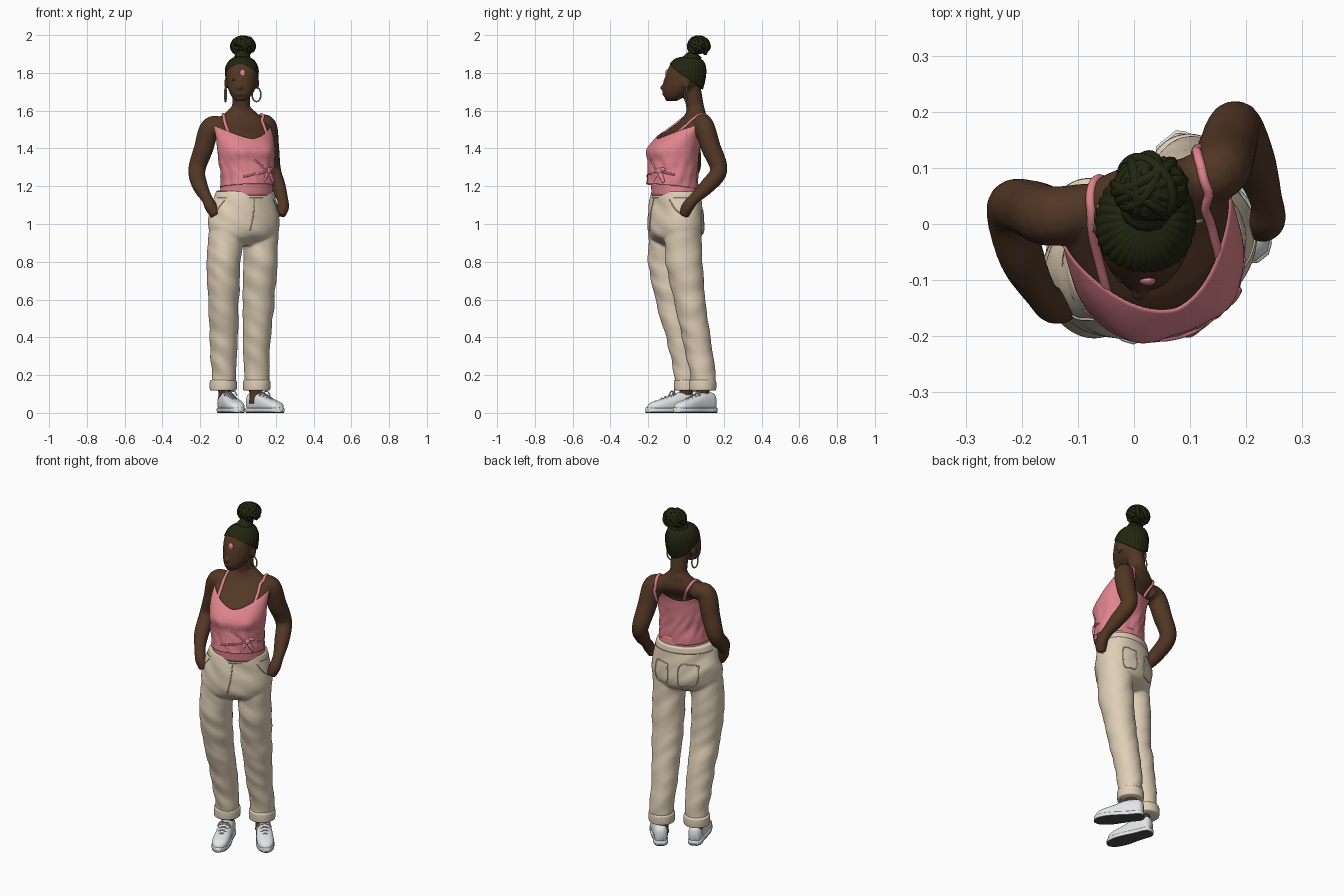
import bpy, bmesh, math, random
from mathutils import Vector, Matrix, noise
from mathutils.bvhtree import BVHTree

if "Cube" in bpy.data.objects:
    bpy.data.objects.remove(bpy.data.objects["Cube"])

random.seed(4)

def material(name, rgb):
    m = bpy.data.materials.new(name)
    m.diffuse_color = (*rgb, 1)
    m.use_nodes = True
    m.node_tree.nodes["Principled BSDF"].inputs["Base Color"].default_value = m.diffuse_color
    return m

SKIN = material("dark brown skin", (0.085, 0.038, 0.018))
HAIR = material("black olive hair", (0.016, 0.019, 0.005))
PINK = material("pink cotton", (0.75, 0.23, 0.27))
CREAM = material("cream cotton", (0.74, 0.62, 0.47))
WHITE = material("white leather", (0.78, 0.79, 0.81))
METAL = material("dull gold", (0.3, 0.26, 0.19))
SOLE = material("dark grey rubber", (0.07, 0.07, 0.075))

def add(name, verts, faces, mat):
    me = bpy.data.meshes.new(name)
    me.from_pydata(verts, [], faces)
    bm = bmesh.new()
    bm.from_mesh(me)
    bmesh.ops.recalc_face_normals(bm, faces=bm.faces)
    bm.to_mesh(me)
    bm.free()
    me.materials.append(mat)
    me.polygons.foreach_set("use_smooth", [True] * len(me.polygons))
    ob = bpy.data.objects.new(name, me)
    bpy.context.collection.objects.link(ob)
    return ob

def grid_faces(rows, seg, cap):
    f = [(j*seg+i, j*seg+(i+1) % seg, (j+1)*seg+(i+1) % seg, (j+1)*seg+i)
         for j in range(rows-1) for i in range(seg)]
    if cap:
        f += [tuple(range(seg))[::-1], tuple(range((rows-1)*seg, rows*seg))]
    return f

# smooth interpolation of (x, y, z, half width, half depth, turn) rings by height
def ring_at(R, z):
    n = len(R)
    i = max(0, min(n-2, sum(r[2] <= z for r in R)-1))
    h = R[i+1][2]-R[i][2]
    t = max(0, min(1, (z-R[i][2])/h))
    def slope(k, c):
        lo, hi = R[max(k-1, 0)], R[min(k+1, n-1)]
        return (hi[c]-lo[c])/(hi[2]-lo[2])
    return [(2*t**3-3*t*t+1)*R[i][c]+(t**3-2*t*t+t)*h*slope(i, c)
            + (3*t*t-2*t**3)*R[i+1][c]+(t**3-t*t)*h*slope(i+1, c) for c in range(6)]

def loft(name, R, mat, lo=None, hi=None, rows=24, seg=48, power=2, bump=None, cap=True, matrix=None):
    vs = []
    for j in range(rows):
        for i in range(seg):
            a = 2*math.pi*i/seg
            z0 = lo(a) if lo else R[0][2]
            z1 = hi(a) if hi else R[-1][2]
            z = z0+(z1-z0)*j/(rows-1)
            x, y, _, w, d, rot = ring_at(R, z)
            c, s = math.cos(a), math.sin(a)
            e = bump(a, z) if bump else 0
            u = math.copysign(abs(c)**(2/power), c)*(w+e)
            v = math.copysign(abs(s)**(2/power), s)*(d+e)
            r = math.radians(rot)
            p = Vector((x+u*math.cos(r)-v*math.sin(r), y+u*math.sin(r)+v*math.cos(r), z))
            vs.append(matrix @ p if matrix else p)
    return add(name, vs, grid_faces(rows, seg, cap), mat)

def smooth_path(pts, steps=6):
    P = [Vector(p) for p in pts]
    P = [2*P[0]-P[1]]+P+[2*P[-1]-P[-2]]
    out = []
    for k in range(1, len(P)-2):
        a, b, c, d = P[k-1:k+3]
        out += [0.5*(2*b+(c-a)*t+(2*a-5*b+4*c-d)*t*t+(3*b-a-3*c+d)*t**3)
                for t in [i/steps for i in range(steps)]]
    return out+[P[-2]]

# round tube along (x, y, z, radius) points
def tube(name, pts, mat, seg=14, steps=6):
    path = smooth_path(pts, steps)
    vs, n = [], Vector((0.31, 0.9, 0.29))
    for k, p in enumerate(path):
        t = (path[min(k+1, len(path)-1)]-path[max(k-1, 0)]).to_3d().normalized()
        n = (n-t*n.dot(t)).normalized()
        b = t.cross(n)
        vs += [p.to_3d()+p[3]*(n*math.cos(2*math.pi*i/seg)+b*math.sin(2*math.pi*i/seg)) for i in range(seg)]
    return add(name, vs, grid_faces(len(path), seg, True), mat)

def ball(name, loc, size, mat, turn=0):
    m = Matrix.Translation(loc) @ Matrix.Rotation(math.radians(turn), 4, 'Z') @ Matrix.Diagonal((*size, 1))
    bm = bmesh.new()
    bmesh.ops.create_uvsphere(bm, u_segments=24, v_segments=14, radius=1, matrix=m)
    vs = [v.co.copy() for v in bm.verts]
    fs = [[v.index for v in f.verts] for f in bm.faces]
    bm.free()
    return add(name, vs, fs, mat)

# blend overlapping parts into one skin, with optional cloth folds
def fuse(name, parts, mat, voxel, rounds, fold=0):
    vs, fs = [], []
    for o in parts:
        k = len(vs)
        vs += [v.co.copy() for v in o.data.vertices]
        fs += [[k+i for i in p.vertices] for p in o.data.polygons]
        bpy.data.objects.remove(o)
    ob = add(name, vs, fs, mat)
    m = ob.modifiers.new("blend", 'REMESH')
    m.mode, m.voxel_size = 'VOXEL', voxel
    m = ob.modifiers.new("soften", 'SMOOTH')
    m.factor, m.iterations = 0.5, rounds
    me = bpy.data.meshes.new_from_object(ob.evaluated_get(bpy.context.evaluated_depsgraph_get()))
    ob.modifiers.clear()
    ob.data = me
    if not me.materials:
        me.materials.append(mat)
    moves = [v.normal*fold*noise.noise(Vector((v.co.x*7, v.co.y*7, v.co.z*13+v.co.x*9))) for v in me.vertices]
    for v, d in zip(me.vertices, moves):
        v.co += d
    me.polygons.foreach_set("use_smooth", [True]*len(me.polygons))
    return ob

# thin tube laid on the surface of another object
def trim(name, ob, pts, r, mat):
    tree = BVHTree.FromPolygons([v.co for v in ob.data.vertices], [p.vertices[:] for p in ob.data.polygons])
    tube(name, [(*tree.find_nearest(p)[0], r) for p in smooth_path(pts, 5)], mat, seg=10, steps=2)

# body: torso, neck, head and arms
torso = loft("torso", [(.05, -.06, 1.12, .12, .10, 22), (.05, -.062, 1.25, .128, .112, 22),
    (.043, -.06, 1.38, .145, .122, 22), (.035, -.034, 1.46, .148, .104, 20), (.015, .035, 1.535, .15, .072, 16),
    (.015, .052, 1.585, .088, .052, 12), (.015, .05, 1.625, .045, .045, 0)], SKIN)
neck = tube("neck", [(.015, .055, 1.54, .05), (.016, .048, 1.62, .047), (.02, .025, 1.74, .05)], SKIN)
head = loft("head", [(.014, -.075, 1.65, .02, .024, -6), (.015, -.067, 1.665, .042, .044, -6),
    (.018, -.05, 1.69, .06, .07, -6), (.02, -.028, 1.73, .076, .09, -6), (.02, -.01, 1.78, .083, .1, -6),
    (.02, 0, 1.82, .083, .096, -6), (.02, .005, 1.86, .064, .076, -6), (.02, .005, 1.88, .03, .04, -6)], SKIN)
face = [ball("nose", (.009, -.118, 1.722), (.015, .021, .015), SKIN),
        ball("nose_bridge", (.01, -.108, 1.745), (.009, .014, .028), SKIN),
        ball("lips", (.01, -.109, 1.689), (.023, .018, .013), SKIN),
        ball("chin", (.011, -.092, 1.664), (.024, .02, .015), SKIN),
        ball("left_ear", (.103, .002, 1.745), (.009, .02, .032), SKIN),
        ball("right_ear", (-.063, .012, 1.745), (.009, .02, .032), SKIN)]
left_arm = tube("left_arm", [(.09, .07, 1.525, .045), (.15, .095, 1.522, .053), (.165, .13, 1.41, .053),
    (.182, .174, 1.285, .046), (.212, .112, 1.2, .041), (.235, .045, 1.135, .03), (.238, .008, 1.09, .033),
    (.225, -.01, 1.045, .026)], SKIN)
right_arm = tube("right_arm", [(-.07, .03, 1.52, .045), (-.145, .014, 1.512, .054), (-.182, .026, 1.4, .052),
    (-.218, .027, 1.285, .046), (-.2, -.06, 1.2, .041), (-.165, -.125, 1.135, .03), (-.143, -.145, 1.09, .033),
    (-.12, -.15, 1.045, .026)], SKIN)
body = fuse("body", [torso, neck, head, left_arm, right_arm]+face, SKIN, .007, 4)

# eyes and forehead mark
for side, x in (("left", .042), ("right", -.019)):
    ball(side+"_eye", (x, -.0985, 1.762), (.013, .006, .003), HAIR)
ball("forehead_mark", (.024, -.1, 1.797), (.015, .01, .021), PINK)

# braided hair cap with a slanted hairline
loft("hair_cap", [(.02, .04, 1.67, .055, .035, -6), (.02, .02, 1.71, .07, .066, -6), (.02, .007, 1.75, .081, .09, -6),
    (.02, .002, 1.79, .086, .102, -6), (.02, .005, 1.825, .085, .099, -6), (.02, .009, 1.86, .069, .083, -6),
    (.02, .011, 1.88, .044, .054, -6), (.02, .012, 1.89, .003, .003, -6)], HAIR,
    lo=lambda a: 1.78-.068*math.sin(a), rows=24, seg=192, bump=lambda a, z: .003*abs(math.sin(a*16)))

# bun: core with loosely coiled braids around it
BUN = Vector((.029, .066, 1.94))
ball("bun_core", BUN, (.05, .046, .042), HAIR)
tube("bun_base", [(.022, .03, 1.865, .05), (.026, .05, 1.9, .036)], HAIR)
for k in range(17):
    turn = Matrix.Rotation(k*2.4, 3, 'Z') @ Matrix.Rotation(random.uniform(.2, 1.6), 3, 'X')
    lift = random.uniform(.1, .6)
    rad = math.sqrt(1-lift*lift)*random.uniform(.92, 1.08)
    loop = []
    for i in range(8):
        p = turn @ Vector((rad*math.cos(i*.6), rad*math.sin(i*.6), lift))
        loop.append((BUN.x+.059*p.x, BUN.y+.053*p.y, min(1.99, BUN.z+.047*p.z), .0105))
    tube("bun_braid", loop, HAIR, seg=8, steps=3)

# hoop earrings
for name, c, dx, dy in (("left_earring", (.098, .0, 1.685), .023, .006), ("right_earring", (-.066, .01, 1.685), .004, .023)):
    tube(name, [(c[0]+dx*math.cos(a), c[1]+dy*math.cos(a), c[2]+.037*math.sin(a), .004)
                for a in [i*math.pi/10 for i in range(21)]], METAL, seg=8, steps=2)

# camisole with tied front
def bust(a, z):
    f = math.degrees((a+math.pi/2+math.pi) % (2*math.pi)-math.pi)
    b = sum(math.exp(-((f-m)/20)**2) for m in (-33, 33))*math.exp(-((z-1.39)/.045)**2)
    crease = noise.noise(Vector((math.cos(a)*3, math.sin(a)*3, z*16+math.cos(a)*3)))
    return .011*b+.008*crease*max(0, min(1, (1.42-z)/.1))

def neckline(a):
    u = abs(math.cos(a))
    return 1.452+.068*u**1.5 if math.sin(a) < 0 else 1.45+.07*u*u

top = loft("camisole", [(.05, -.074, 1.18, .148, .139, 22), (.05, -.07, 1.25, .145, .134, 22),
    (.045, -.066, 1.33, .15, .13, 22), (.043, -.064, 1.39, .156, .133, 22), (.035, -.037, 1.46, .157, .114, 20),
    (.018, .025, 1.53, .156, .084, 17)], PINK, lo=lambda a: 1.198-.015*math.sin(a), hi=neckline,
    rows=44, seg=96, bump=bust, cap=False)
top.modifiers.new("cloth", 'SOLIDIFY').thickness = .004
loft("tucked_hem", [(.045, -.055, 1.15, .147, .123, 22), (.048, -.062, 1.22, .138, .122, 22)], PINK, rows=6)
ball("knot", (.155, -.138, 1.278), (.02, .019, .022), PINK, 35)
ball("knot_bow", (.152, -.138, 1.288), (.045, .011, .014), PINK, 40)
for end in ((.135, -.165, 1.225), (.185, -.118, 1.22)):
    tube("knot_tail", [(.155, -.14, 1.278, .012), ((.155+end[0])/2, (-.145+end[1])/2, 1.255, .013), (*end, .008)], PINK)
for end in ((.03, -.2, 1.25), (.19, -.06, 1.26), (.09, -.19, 1.34)):
    trim("knot_fold", top, [(.155, -.14, 1.278), end], .005, PINK)

# straps laid on the body surface
trim("right_strap", body, [(-.05, -.125, 1.48), (-.065, -.085, 1.54), (-.088, 0, 1.6), (-.075, .09, 1.55), (-.05, .1, 1.44)], .0085, PINK)
trim("left_strap", body, [(.165, -.075, 1.48), (.155, -.025, 1.54), (.125, .07, 1.61), (.095, .16, 1.55), (.09, .12, 1.44)], .0085, PINK)

# trousers
hips = loft("hips", [(.027, -.055, .885, .11, .06, 22), (.028, -.055, .92, .17, .115, 22), (.03, -.055, .965, .194, .138, 22),
    (.03, -.055, 1.03, .193, .14, 22), (.035, -.052, 1.12, .174, .132, 22), (.038, -.05, 1.175, .156, .125, 22)], CREAM)
right_leg = loft("right_leg", [(-.078, .01, .125, .062, .064, 20), (-.075, .005, .2, .064, .066, 20), (-.075, -.03, .4, .074, .077, 20),
    (-.078, -.075, .6, .082, .085, 20), (-.076, -.1, .8, .09, .1, 20), (-.06, -.095, .96, .096, .1, 20)], CREAM, rows=40)
left_leg = loft("left_leg", [(.1, .09, .125, .063, .065, 35), (.102, .088, .2, .065, .066, 35), (.1, .055, .4, .075, .077, 30),
    (.108, .02, .6, .085, .085, 25), (.119, -.01, .8, .09, .099, 22), (.12, -.018, .96, .096, .1, 22)], CREAM, rows=40)
trousers = fuse("trousers", [hips, right_leg, left_leg], CREAM, .006, 8, fold=.007)
loft("waistband", [(.036, -.05, 1.138, .169, .131, 22), (.038, -.05, 1.173, .158, .127, 22)], CREAM, rows=5, seg=64)
for name, x, y, rot in (("right_cuff", -.078, .009, 18), ("left_cuff", .099, .088, 35)):
    loft(name, [(x, y, .118, .066, .066, rot), (x, y, .122, .071, .072, rot), (x, y, .17, .071, .072, rot),
                (x, y, .175, .065, .066, rot)], CREAM, rows=16)
for name, pts in (("right_pocket_edge", [(-.08, -.185, 1.13), (-.12, -.175, 1.08), (-.16, -.14, 1.04)]),
                  ("left_pocket_edge", [(.19, -.09, 1.13), (.22, -.06, 1.08), (.23, -.0, 1.04)]),
                  ("fly", [(.085, -.172, 1.14), (.08, -.182, 1.05), (.06, -.175, .97)]),
                  ("right_back_pocket", [(-.1, .02, 1.07), (-.09, .03, .96), (-.04, .05, .945), (0, .07, .96), (-.01, .06, 1.07), (-.1, .02, 1.07)]),
                  ("left_back_pocket", [(.06, .1, 1.07), (.06, .1, .96), (.1, .11, .945), (.15, .11, .96), (.15, .11, 1.07), (.06, .1, 1.07)])):
    trim(name, trousers, pts, .003, CREAM)

# ankles and shoes
for side, heel, yaw, ankle in (("right", (-.083, .045), 20, (-.07, .0)), ("left", (.06, .15), 39, (.094, .09))):
    tube(side+"_ankle", [(*ankle, .05, .036), (*ankle, .1, .034), (*ankle, .17, .04)], SKIN)
    m = Matrix.Translation((*heel, 0)) @ Matrix.Rotation(math.radians(yaw), 4, 'Z') @ Matrix.Rotation(math.pi/2, 4, 'X')
    loft(side+"_shoe", [(0, .05, 0, .02, .038, 0), (0, .055, .015, .034, .05, 0), (0, .056, .06, .039, .053, 0),
        (0, .054, .1, .041, .052, 0), (0, .044, .15, .045, .042, 0), (0, .036, .2, .046, .034, 0),
        (0, .03, .245, .036, .024, 0), (0, .022, .266, .014, .012, 0)], WHITE, power=2.4, matrix=m)
    for part, mat, h, b, inset in (("_sole_edge", WHITE, .015, .0125, 0), ("_sole", SOLE, .003, .003, .002)):
        loft(side+part, [(0, h, s, w-inset, b, 0) for s, w in ((-.004, .022), (.015, .038), (.08, .041), (.17, .05),
             (.225, .045), (.258, .03), (.272, .012))], mat, power=5, matrix=m)
    for k in range(4):
        s, h = .115+.022*k, .106-.0095*k
        ends = [m @ Vector(p) for p in ((-.024, h-.012, s), (0, h, s+.004), (.024, h-.012, s))]
        tube(side+"_lace", [(*p, .004) for p in ends], WHITE, seg=8)
    for d in (-1, 1):
        ends = [m @ Vector(p) for p in ((0, .106, .112), (d*.022, .115, .122), (d*.036, .09, .132))]
        tube(side+"_lace_bow", [(*p, .0035) for p in ends], WHITE, seg=8)
